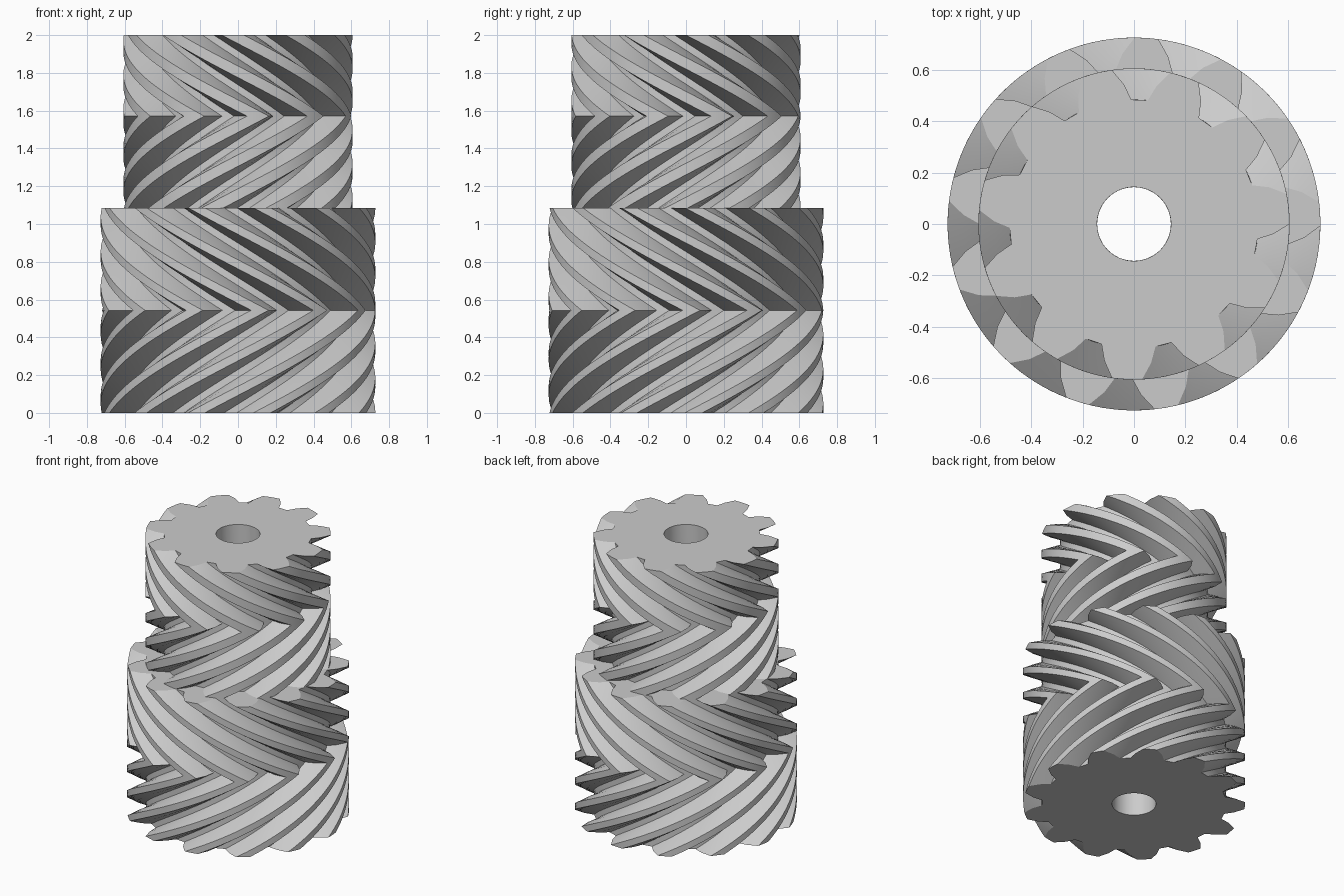
import bpy, bmesh
from math import radians, cos, sin, tan, pi

cube = bpy.data.objects.get("Cube")
if cube:
    bpy.data.objects.remove(cube, do_unlink=True)

steel = bpy.data.materials.new("light_grey_steel")
steel.use_nodes = True
grey = (0.6, 0.6, 0.6, 1)
steel.diffuse_color = grey
steel.node_tree.nodes["Principled BSDF"].inputs["Base Color"].default_value = grey

BORE = 0.144
HELIX = tan(radians(60))
STEPS = 28


def gear_profile(teeth, r_tip, r_root, gap_root, gap_tip, phase):
    """Radius and angle pairs round the gear; phase is the middle of one gap."""
    pitch = 2 * pi / teeth
    half_root, half_tip = radians(gap_root), radians(gap_tip)
    half_mid = half_root + 0.42 * (half_tip - half_root)
    r_mid = (r_tip + r_root) / 2
    points = []
    for i in range(teeth):
        a = radians(phase) + i * pitch
        points += [(r_mid, a - half_mid), (r_root, a - half_root),
                   (r_root, a + half_root), (r_mid, a + half_mid)]
        # rounded tooth tip
        land = pitch - 2 * half_tip
        points += [(r_tip, a + half_tip + land * k / 3) for k in range(4)]
    return points


def herringbone_gear(name, profile, r_pitch, z_low, z_mid, z_top):
    bm = bmesh.new()

    def ring(points, z, turn=0):
        return [bm.verts.new((r * cos(a + turn), r * sin(a + turn), z)) for r, a in points]

    def bridge(lower, upper):
        n = len(lower)
        for i in range(n):
            j = (i + 1) % n
            bm.faces.new((lower[i], lower[j], upper[j], upper[i]))

    # two opposed helical halves meeting at z_mid
    heights = [z_low + (z_mid - z_low) * k / STEPS for k in range(STEPS)]
    heights += [z_mid + (z_top - z_mid) * k / STEPS for k in range(STEPS + 1)]
    turns = [(z_top - z_mid - abs(z - z_mid)) * HELIX / r_pitch for z in heights]
    rings = [ring(profile, z, t) for z, t in zip(heights, turns)]
    for lower, upper in zip(rings, rings[1:]):
        bridge(lower, upper)

    # flat end faces and the through bore
    hole = [(BORE, a) for _, a in profile]
    hole_low = ring(hole, z_low, turns[0])
    hole_top = ring(hole, z_top, turns[-1])
    bridge(rings[-1], hole_top)
    bridge(hole_top, hole_low)
    bridge(hole_low, rings[0])
    bmesh.ops.recalc_face_normals(bm, faces=bm.faces)

    mesh = bpy.data.meshes.new(name)
    bm.to_mesh(mesh)
    bm.free()
    mesh.materials.append(steel)
    obj = bpy.data.objects.new(name, mesh)
    bpy.context.collection.objects.link(obj)
    bpy.ops.object.select_all(action='DESELECT')
    obj.select_set(True)
    bpy.context.view_layer.objects.active = obj
    bpy.ops.object.shade_smooth_by_angle(angle=radians(15))
    return obj


# wide lower gear
herringbone_gear("large_gear", gear_profile(13, 0.727, 0.605, 3.2, 10.2, 100),
                 0.655, 0, 0.543, 1.086)

# narrower upper gear
herringbone_gear("small_gear", gear_profile(11, 0.607, 0.485, 3.8, 10.8, 87.4),
                 0.545, 1.086, 1.571, 2)
